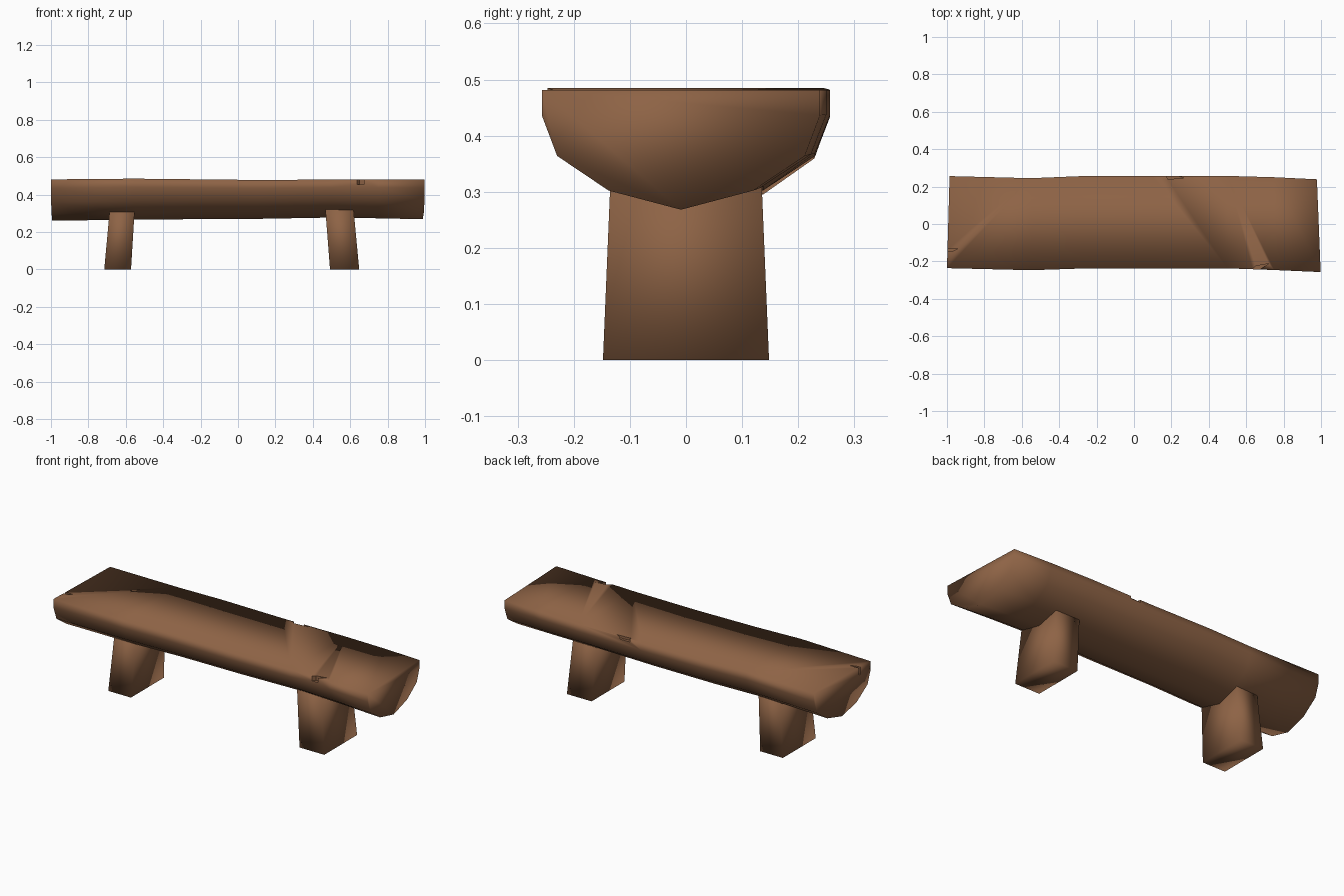
import bpy, bmesh

if "Cube" in bpy.data.objects:
    bpy.data.objects.remove(bpy.data.objects["Cube"])

wood = bpy.data.materials.new("wood")
wood.diffuse_color = (0.27, 0.125, 0.06, 1)
wood.use_nodes = True
wood.node_tree.nodes["Principled BSDF"].inputs["Base Color"].default_value = wood.diffuse_color


def make_mesh(name, verts, faces, smooth=True):
    me = bpy.data.meshes.new(name)
    me.from_pydata(verts, [], faces)
    bm = bmesh.new()
    bm.from_mesh(me)
    bmesh.ops.recalc_face_normals(bm, faces=bm.faces)
    bm.to_mesh(me)
    bm.free()
    me.materials.append(wood)
    for p in me.polygons:
        p.use_smooth = smooth
    ob = bpy.data.objects.new(name, me)
    bpy.context.collection.objects.link(ob)
    return ob


def loft(name, rings, smooth=True):
    n = len(rings[0])
    verts = [v for r in rings for v in r]
    faces = [(a * n + i, a * n + (i + 1) % n, (a + 1) * n + (i + 1) % n, (a + 1) * n + i)
             for a in range(len(rings) - 1) for i in range(n)]
    faces += [tuple(range(n)), tuple(range((len(rings) - 1) * n, len(rings) * n))]
    return make_mesh(name, verts, faces, smooth)


# Half-log seat: section as (fraction of half width, fraction of height)
section = [(-1, 1), (-1, 0.79), (-0.89, 0.45), (-0.52, 0.16), (0, 0),
           (0.52, 0.16), (0.89, 0.45), (1, 0.79), (1, 1)]
# Stations: x, centre y, half width, bottom z, top z
stations = [(-0.993, 0.010, 0.246, 0.260, 0.481), (-0.55, -0.001, 0.246, 0.266, 0.485),
            (-0.28, 0.009, 0.247, 0.268, 0.482), (0.10, 0.010, 0.247, 0.270, 0.478),
            (0.50, 0.010, 0.247, 0.277, 0.480), (0.75, 0.002, 0.248, 0.273, 0.481),
            (0.988, -0.009, 0.248, 0.268, 0.481)]
rings = []
for i, (x, cy, w, lo, hi) in enumerate(stations):
    skew = {0: 0.007, len(stations) - 1: -0.010}.get(i, 0)
    rings.append([(x + skew * y, cy + w * y, lo + (hi - lo) * z) for y, z in section])
seat = loft("log_seat", rings)


# Narrow splits in the wood: outline on the top, cut down to a depth
def split(name, outline, depth):
    cutter = loft(name, [[(x, y, 0.52) for x, y in outline],
                         [(x, y, depth) for x, y in outline]], False)
    cutter.hide_render = True
    cutter.hide_viewport = True
    cutter.display_type = 'WIRE'
    mod = seat.modifiers.new(name, 'BOOLEAN')
    mod.operation = 'DIFFERENCE'
    mod.solver = 'EXACT'
    mod.object = cutter


split("front_split", [(0.61, -0.27), (0.635, -0.27), (0.72, -0.212), (0.65, -0.225)], 0.455)
split("back_split", [(0.17, 0.27), (0.20, 0.27), (0.27, 0.245), (0.18, 0.24)], 0.465)
split("end_split", [(-1.03, -0.15), (-1.03, -0.135), (-0.94, -0.13), (-0.97, -0.145)], 0.44)


# Splayed legs, running up into the log
def leg(name, foot, top):
    def ring(x0, x1, y, z):
        return [(x0, -y, z), (x1, -y, z), (x1, y, z), (x0, y, z)]
    loft(name, [ring(*foot, 0.148, 0), ring(*top, 0.133, 0.36)])


leg("left_leg", (-0.715, -0.572), (-0.682, -0.550))
leg("right_leg", (0.492, 0.648), (0.464, 0.614))
